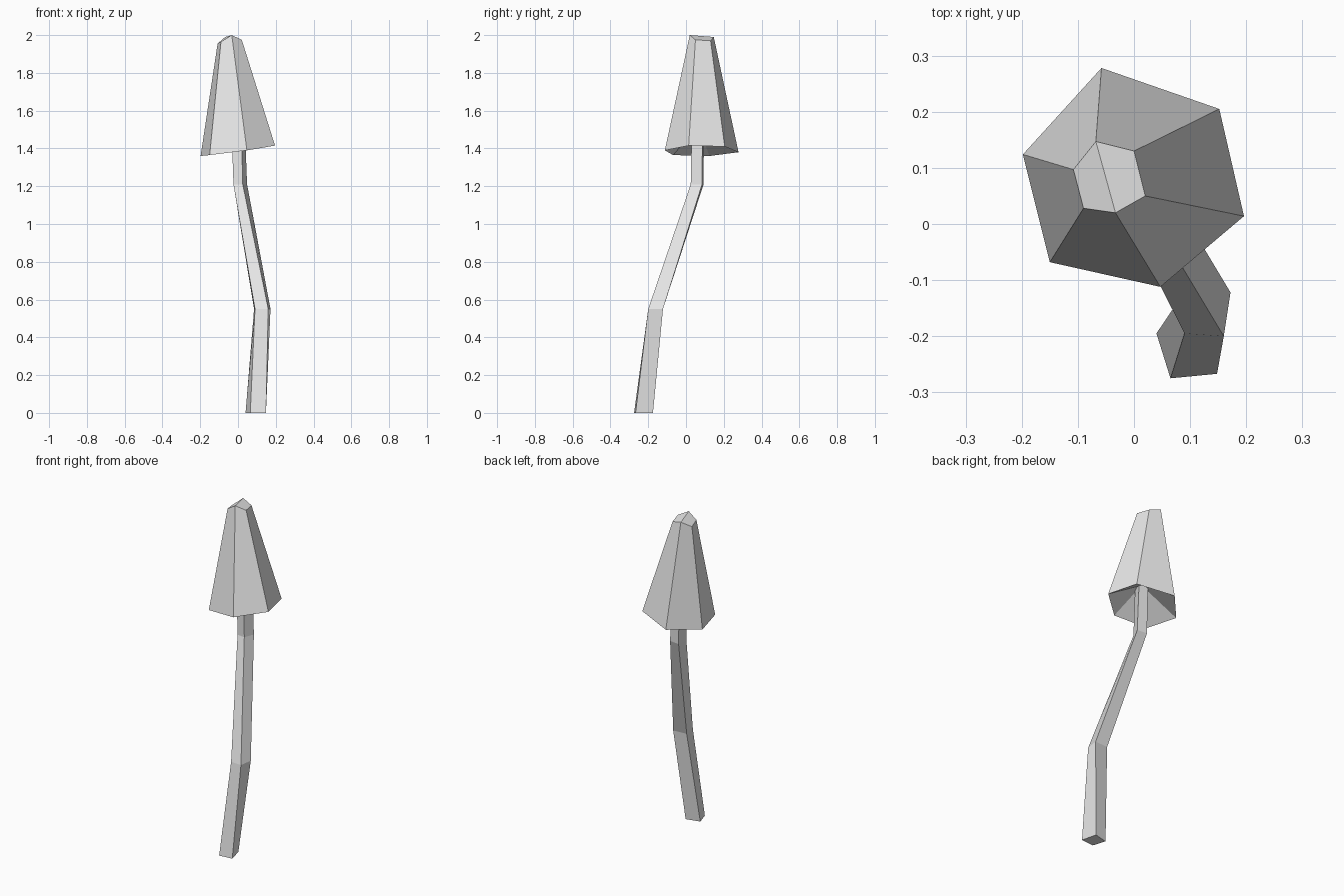
import bpy
import bmesh

# Remove the default cube
default_cube = bpy.data.objects.get("Cube")
if default_cube:
    bpy.data.objects.remove(default_cube, do_unlink=True)

# One plain material for the whole model
grey = bpy.data.materials.new("light_grey")
grey.use_nodes = True
colour = (0.8, 0.8, 0.8, 1.0)
grey.diffuse_color = colour
grey.node_tree.nodes["Principled BSDF"].inputs["Base Color"].default_value = colour


def add_rings(bm, rings):
    """Add rings of corners and join each ring to the next with flat faces."""
    loops = [[bm.verts.new(corner) for corner in ring] for ring in rings]
    for lower, upper in zip(loops, loops[1:]):
        count = len(lower)
        for i in range(count):
            j = (i + 1) % count
            bm.faces.new((lower[i], lower[j], upper[j], upper[i]))
    return loops


def finish(bm, name):
    """Turn the mesh into a named, flat shaded object."""
    bmesh.ops.recalc_face_normals(bm, faces=bm.faces[:])
    mesh = bpy.data.meshes.new(name)
    bm.to_mesh(mesh)
    bm.free()
    mesh.materials.append(grey)
    part = bpy.data.objects.new(name, mesh)
    bpy.context.collection.objects.link(part)
    return part


# Stem: a bent four-sided tube, each section is a height and its corners
# in the order back right, front right, front left, back left
stem_sections = [
    (0.0, [(0.04, -0.195), (0.065, -0.275), (0.148, -0.267), (0.125, -0.175)]),
    (0.55, [(0.085, -0.128), (0.09, -0.195), (0.16, -0.2), (0.172, -0.122)]),
    (1.21, [(-0.015, 0.093), (-0.024, 0.03), (0.025, 0.025), (0.048, 0.085)]),
    (1.5, [(-0.02, 0.095), (-0.034, 0.035), (0.018, 0.03), (0.037, 0.087)]),
]
bm = bmesh.new()
stem_loops = add_rings(bm, [[(x, y, z) for x, y in corners]
                            for z, corners in stem_sections])
bm.faces.new(stem_loops[0])
bm.faces.new(stem_loops[-1])
finish(bm, "stem")

# Cap: a tilted six-sided bell, running clockwise from the back corner
cap_rim = [
    (-0.058, 0.278, 1.38), (0.152, 0.205, 1.41), (0.196, 0.014, 1.415),
    (0.047, -0.112, 1.39), (-0.15, -0.068, 1.365), (-0.198, 0.124, 1.36),
]
cap_crown = [
    (-0.068, 0.147, 1.99), (0, 0.13, 1.97), (0.02, 0.05, 1.975),
    (-0.033, 0.02, 2), (-0.09, 0.028, 1.965), (-0.108, 0.097, 1.955),
]
bm = bmesh.new()
rim, crown = add_rings(bm, [cap_rim, cap_crown])

# Crown: two panels meeting on a ridge from back to front
bm.faces.new(crown[:4])
bm.faces.new(crown[3:] + crown[:1])

# Hollow underside rising to the stem
hollow = bm.verts.new((0, 0.065, 1.52))
for i, corner in enumerate(rim):
    bm.faces.new((corner, rim[(i + 1) % len(rim)], hollow))
finish(bm, "cap")
